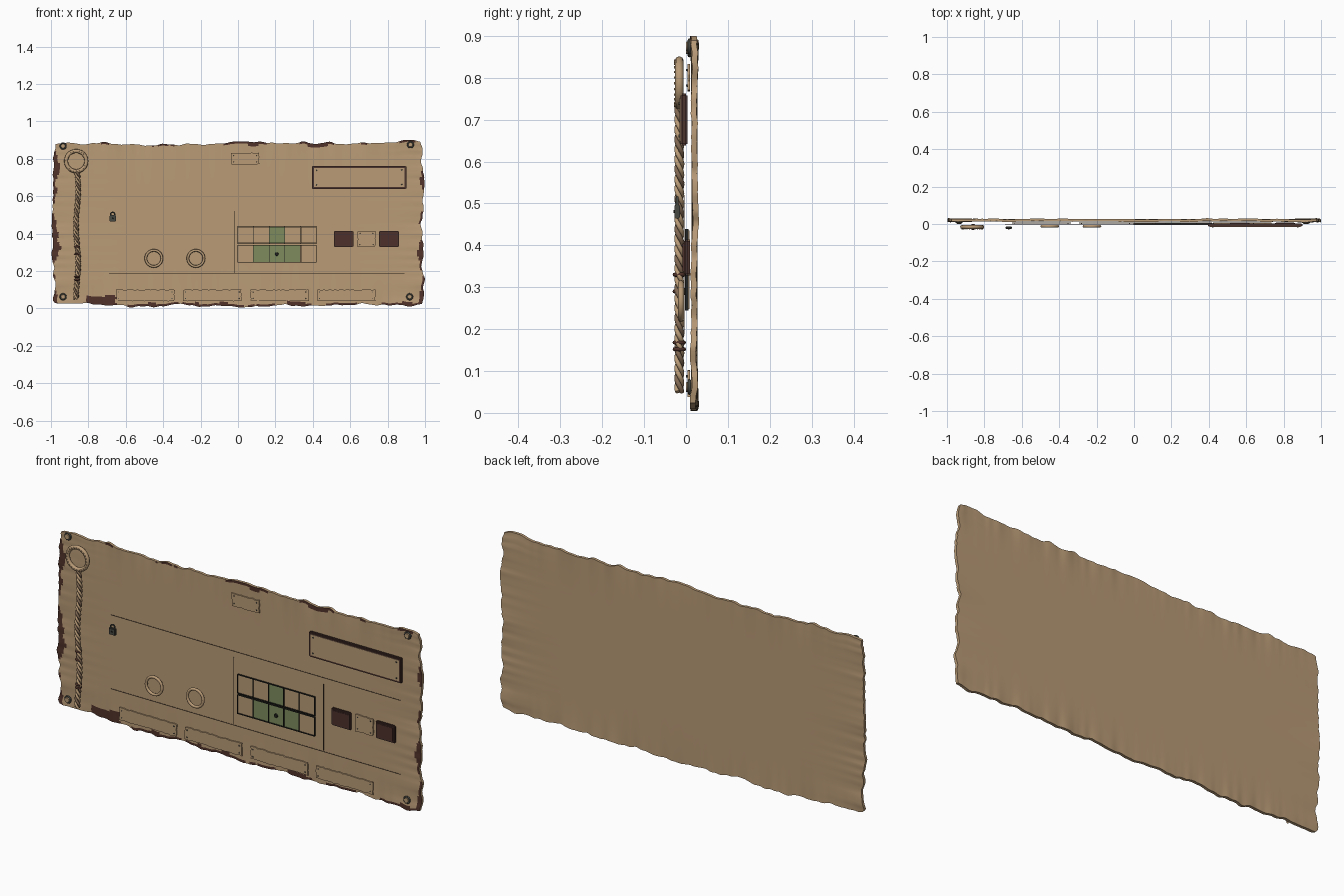
import bpy, bmesh, math, random
from mathutils import Vector, Matrix, noise

random.seed(4)
if "Cube" in bpy.data.objects:
    bpy.data.objects.remove(bpy.data.objects["Cube"])


def material(name, rgb):
    m = bpy.data.materials.new(name)
    m.use_nodes = True
    m.diffuse_color = (*rgb, 1)
    m.node_tree.nodes["Principled BSDF"].inputs["Base Color"].default_value = (*rgb, 1)
    return m


TAN = material("parchment", (0.49, 0.33, 0.185))
BURNT = material("burnt brown", (0.08, 0.032, 0.023))
FRAME = material("dark frame", (0.07, 0.033, 0.027))
BUTTON = material("button brown", (0.075, 0.03, 0.025))
GREEN = material("cell green", (0.21, 0.265, 0.11))
INK = material("ink", (0.015, 0.015, 0.013))
METAL = material("dark metal", (0.06, 0.065, 0.055))
LINE = material("cord brown", (0.22, 0.14, 0.085))


def finish(name, bm, mats, smooth=True):
    bmesh.ops.recalc_face_normals(bm, faces=bm.faces[:])
    me = bpy.data.meshes.new(name)
    bm.to_mesh(me)
    bm.free()
    for m in mats:
        me.materials.append(m)
    if smooth:
        me.shade_smooth()
        me.set_sharp_from_angle(angle=math.radians(40))
    bpy.context.collection.objects.link(bpy.data.objects.new(name, me))


def box(name, x, z, w, h, y, depth, mat, bevel=0.0):
    bm = bmesh.new()
    bmesh.ops.create_cube(bm, size=1, matrix=Matrix.Translation((x, y, z)) @ Matrix.Diagonal((w, depth, h, 1)))
    if bevel:
        bmesh.ops.bevel(bm, geom=bm.edges[:], offset=bevel, segments=2, affect="EDGES")
    finish(name, bm, [mat], bevel > 0)


# One mesh of round studs at the given x, z places
def discs(name, places, r, y, depth, mat, sides=16):
    bm = bmesh.new()
    for x, z in places:
        place = Matrix.Translation((x, y, z)) @ Matrix.Rotation(math.pi / 2, 4, "X")
        bmesh.ops.create_cone(bm, cap_ends=True, segments=sides, radius1=r, radius2=r * 0.85,
                              depth=depth, matrix=place)
    finish(name, bm, [mat])


def rivets(name, x, z, w, h, y, r):
    places = [(x + sx * w / 2, z + sz * h / 2) for sx in (-1, 1) for sz in (-1, 1)]
    discs(name, places, r, y, 0.004, METAL, 10)


def tube(name, points, radius, mat, closed=False):
    cu = bpy.data.curves.new(name, "CURVE")
    cu.dimensions = "3D"
    cu.bevel_depth = radius
    cu.bevel_resolution = 2
    cu.use_fill_caps = True
    sp = cu.splines.new("POLY")
    sp.points.add(len(points) - 1)
    for p, co in zip(sp.points, points):
        p.co = (*co, 1)
    sp.use_cyclic_u = closed
    cu.materials.append(mat)
    bpy.context.collection.objects.link(bpy.data.objects.new(name, cu))


def around(x, z, r, count):
    angles = [i * math.tau / count for i in range(count)]
    return [(x + r * math.cos(a), z + r * math.sin(a)) for a in angles]


def ring(name, x, z, major, minor, y, mat):
    tube(name, [(px, y, pz) for px, pz in around(x, z, major, 48)], minor, mat, True)


def extrude_forward(bm, faces, depth):
    geom = bmesh.ops.extrude_face_region(bm, geom=faces)["geom"]
    moved = [g for g in geom if isinstance(g, bmesh.types.BMVert)]
    bmesh.ops.translate(bm, verts=moved, vec=(0, -depth, 0))


# Torn paper label: jittered rectangle outline, extruded
def paper(name, x, z, w, h, y=0.006, depth=0.006):
    nx, nz = int(w / 0.012), int(h / 0.012)
    path = [(-0.5 + i / nx, -0.5) for i in range(nx)] + [(0.5, -0.5 + i / nz) for i in range(nz)]
    path += [(-a, -b) for a, b in path]
    bm = bmesh.new()
    outline = []
    for a, b in path:
        jx, jz = random.uniform(-0.0025, 0.0025), random.uniform(-0.0025, 0.0025)
        outline.append(bm.verts.new((x + a * w + jx, y + depth / 2, z + b * h + jz)))
    extrude_forward(bm, [bm.faces.new(outline)], depth)
    finish(name, bm, [TAN], False)
    rivets(name + "_rivets", x, z, w - 0.025, h - 0.025, y - depth / 2 - 0.001, 0.003)


# Parchment sheet with wavy torn edges, scorched in patches
def wave(t, seed):
    total = 0
    for freq, amount in ((3, 0.014), (9, 0.013), (24, 0.01)):
        total += amount * noise.noise(Vector((t * freq, seed + 0.4, 0.3)))
    return total


bm = bmesh.new()
bmesh.ops.create_grid(bm, x_segments=180, y_segments=80, size=1)
for v in bm.verts:
    u, w = v.co.x, v.co.y
    sx, sz = (1 if u > 0 else -1), (1 if w > 0 else -1)
    side, cap = abs(u) ** 10, abs(w) ** 6
    corner = 0.012 * abs(u) ** 24 * abs(w) ** 12
    side_wave, cap_wave = wave(w * 0.6, 3 * sx), wave(u, 7 * sz)
    sag = 0.018 * (u * u - 0.5) if w > 0 else 0
    x = u * 0.985 + sx * (side * side_wave - corner)
    z = 0.452 + w * 0.434 + sz * (cap * (cap_wave + sag) - corner)
    curl = 0.3 * (side * wave(w * 0.9, 5) + cap * wave(u * 1.5, 9))
    v.co = (max(-1, min(1, x)), 0.027 + max(-0.004, min(0.004, curl)), max(0, min(0.9, z)))
extrude_forward(bm, bm.faces[:], 0.014)
bmesh.ops.recalc_face_normals(bm, faces=bm.faces[:])
for f in bm.faces:
    c = f.calc_center_median()
    ends, rims = 0.985 - abs(c.x), min(c.z - 0.02, 0.88 - c.z)
    patch = noise.noise(Vector((c.x * 6, c.z * 8, 2.2)))
    fine = 0.01 * noise.noise(c * 30)
    scorched = ends < 0.05 * patch + fine + 0.006 or rims < 0.035 * patch + fine - 0.002
    lower_mark = abs(c.x + 0.73) < 0.08 + fine and c.z < 0.065 + fine
    f.material_index = int(f.normal.y < -0.3 and (scorched or lower_mark))
finish("parchment_sheet", bm, [TAN, BURNT])

# Corner bolts
bolts = [(-0.935, 0.868), (0.922, 0.875), (-0.935, 0.062), (0.918, 0.062)]
for bx, bz in bolts:
    ring("corner_bolt_rim", bx, bz, 0.015, 0.004, 0.008, METAL)
discs("corner_bolt_caps", bolts, 0.013, 0.006, 0.012, TAN)

# Hanging ring and twisted cord
ring("cord_ring", -0.865, 0.787, 0.054, 0.0105, -0.016, TAN)
discs("ring_studs", around(-0.865, 0.787, 0.054, 24), 0.003, -0.027, 0.003, TAN, 8)
for k in range(3):
    pts = []
    for i in range(220):
        t = i / 219
        a = t * 60 + k * math.tau / 3
        sway = 0.006 * math.sin(t * 11)
        pts.append((-0.86 + sway + 0.009 * math.cos(a), -0.016 + 0.006 * math.sin(a), 0.73 - 0.68 * t))
    tube("cord_strand", pts, 0.006, LINE if k == 2 else TAN)
for kz in (0.152, 0.168, 0.29, 0.33):
    loop = [(px, py, kz) for px, py in around(-0.86, -0.016, 0.011, 20)]
    tube("cord_knot", loop, 0.005, BURNT, True)

# Divider lines
for dz in (0.55, 0.185):
    box("horizontal_divider", 0.10, dz, 1.58, 0.0015, -0.004, 0.002, LINE)
for dx in (-0.02, 0.47):
    box("vertical_divider", dx, 0.355, 0.0015, 0.33, -0.004, 0.002, LINE)

# Padlock
box("lock_body", -0.67, 0.481, 0.036, 0.034, -0.021, 0.014, METAL, 0.003)
arc = [(px, -0.021, pz) for px, pz in around(-0.67, 0.503, 0.011, 24)[:13]]
tube("lock_shackle", [(-0.659, -0.021, 0.49)] + arc + [(-0.681, -0.021, 0.49)], 0.0035, METAL)
discs("lock_keyhole", [(-0.67, 0.481)], 0.004, -0.0285, 0.002, INK, 10)

# Two round sockets
for rx in (-0.45, -0.225):
    ring("socket_ring", rx, 0.267, 0.043, 0.007, -0.012, TAN)

# Slot grid: five columns by two rows with thin rims
CELL, filled = 0.084, {(2, 1), (1, 0), (2, 0), (3, 0)}
for row in range(2):
    cz = 0.292 + row * 0.1
    for col in range(5):
        color = GREEN if (col, row) in filled else TAN
        box("slot", 0.04 + col * CELL, cz, 0.081, 0.087, 0.005, 0.006, color)
    for col in range(6):
        box("slot_upright", -0.002 + col * CELL, cz, 0.0025, 0.092, 0.002, 0.009, INK)
    for edge in (-0.046, 0.046):
        box("slot_rail", 0.208, cz + edge, 0.422, 0.0025, 0.002, 0.009, INK)
discs("slot_marker", [(0.207, 0.29)], 0.01, 0.0, 0.006, INK)

# Framed name panel
box("panel_frame", 0.648, 0.70, 0.505, 0.124, -0.005, 0.017, FRAME, 0.004)
box("panel_face", 0.648, 0.70, 0.484, 0.103, -0.0135, 0.003, TAN)
rivets("panel_rivets", 0.648, 0.70, 0.455, 0.078, -0.016, 0.004)

# Buttons either side of a paper tag
for bx in (0.565, 0.807):
    box("button_base", bx, 0.371, 0.105, 0.086, 0.002, 0.014, FRAME, 0.004)
    box("button_face", bx, 0.371, 0.086, 0.068, -0.006, 0.004, BUTTON, 0.001)
paper("button_tag", 0.687, 0.371, 0.095, 0.082)

# Torn labels along the top and bottom
paper("top_label", 0.038, 0.80, 0.148, 0.062)
for lx in (-0.495, -0.138, 0.222, 0.578):
    paper("bottom_label", lx, 0.07, 0.31, 0.06)
